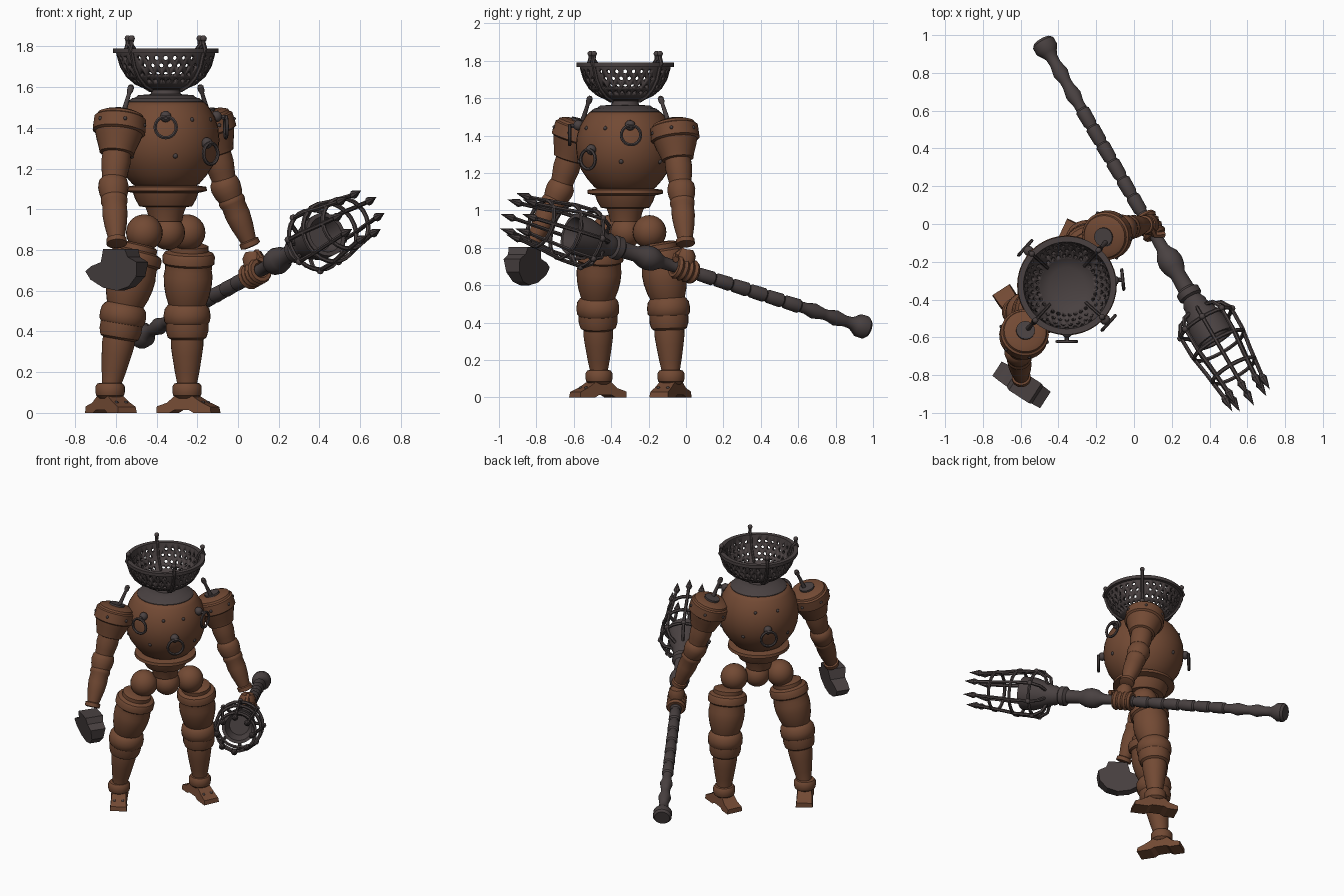
import bpy, bmesh
from math import sin, cos, radians, pi
from mathutils import Vector, Matrix

if "Cube" in bpy.data.objects:
    bpy.data.objects.remove(bpy.data.objects["Cube"])

CX, CY, FACE = -0.355, -0.325, -42


def material(name, rgb):
    m = bpy.data.materials.new(name)
    m.use_nodes = True
    m.diffuse_color = (*rgb, 1)
    m.node_tree.nodes["Principled BSDF"].inputs["Base Color"].default_value = (*rgb, 1)
    return m


BROWN = material("rusty brown", (0.17, 0.068, 0.034))
IRON = material("dark iron", (0.067, 0.053, 0.053))


def finish(name, bm, mat, angle=35):
    bmesh.ops.recalc_face_normals(bm, faces=bm.faces)
    me = bpy.data.meshes.new(name)
    bm.to_mesh(me)
    bm.free()
    return place(name, me, mat, angle)


def place(name, me, mat, angle=35):
    me.materials.clear()
    me.materials.append(mat)
    me.polygons.foreach_set("use_smooth", [True] * len(me.polygons))
    me.set_sharp_from_angle(angle=radians(angle))
    ob = bpy.data.objects.new(name, me)
    bpy.context.collection.objects.link(ob)
    return ob


def frame(a, b):
    a, b = Vector(a), Vector(b)
    return Matrix.Translation(a) @ (b - a).to_track_quat('Z', 'Y').to_matrix().to_4x4()


def lathe(name, prof, mat, m, seg=28):
    """Turn (radius, distance) pairs about the local z axis of frame m."""
    bm = bmesh.new()
    rings = []
    for r, d in prof:
        if r == 0:
            rings.append([bm.verts.new(m @ Vector((0, 0, d)))] * seg)
        else:
            rings.append([bm.verts.new(m @ Vector((r * cos(2 * pi * i / seg), r * sin(2 * pi * i / seg), d)))
                          for i in range(seg)])
    for p, q in zip(rings, rings[1:]):
        for i in range(seg):
            j = (i + 1) % seg
            bm.faces.new(dict.fromkeys((p[i], p[j], q[j], q[i])))
    for ring in (rings[0], rings[-1]):
        if ring[0] != ring[1]:
            bm.faces.new(ring)
    return finish(name, bm, mat)


def ball(name, pos, r, mat, seg=20):
    bm = bmesh.new()
    bmesh.ops.create_uvsphere(bm, u_segments=seg, v_segments=seg // 2, radius=r,
                              matrix=Matrix.Translation(pos))
    return finish(name, bm, mat, 60)


def tube(name, pts, r, mat, cyclic=False):
    cu = bpy.data.curves.new(name, 'CURVE')
    cu.dimensions = '3D'
    cu.bevel_depth, cu.bevel_resolution, cu.use_fill_caps = r, 1, True
    sp = cu.splines.new('POLY')
    sp.points.add(len(pts) - 1)
    for p, co in zip(sp.points, pts):
        p.co = (*co, 1)
    sp.use_cyclic_u = cyclic
    ob = bpy.data.objects.new(name, cu)
    bpy.context.collection.objects.link(ob)
    bpy.context.view_layer.update()
    me = bpy.data.meshes.new_from_object(ob.evaluated_get(bpy.context.evaluated_depsgraph_get()))
    bpy.data.objects.remove(ob)
    return place(name, me, mat, 50)


def hoop(name, m, r, thick, mat, d=0, seg=24):
    pts = [m @ Vector((r * cos(2 * pi * i / seg), r * sin(2 * pi * i / seg), d)) for i in range(seg)]
    return tube(name, pts, thick, mat, True)


def slab(name, pts, w0, w1, mat, m):
    """Extrude a local (x, z) outline along y; half width runs from w0 at the lowest z to w1 at the top."""
    bm = bmesh.new()
    lo, hi = min(z for x, z in pts), max(z for x, z in pts)
    sides = []
    for s in (-1, 1):
        sides.append([bm.verts.new(m @ Vector((x, s * (w0 + (w1 - w0) * (z - lo) / (hi - lo)), z))) for x, z in pts])
        bm.faces.new(sides[-1])
    for i in range(len(pts)):
        j = (i + 1) % len(pts)
        bm.faces.new((sides[0][i], sides[0][j], sides[1][j], sides[1][i]))
    return finish(name, bm, mat, 25)


def around(deg, r, z):
    a = radians(FACE + deg)
    return Vector((CX + r * cos(a), CY + r * sin(a), z))


BODY = Matrix.Translation((CX, CY, 0))

# Torso, waist and neck
lathe("torso", [(.14, 1.11), (.165, 1.125), (.2, 1.165), (.237, 1.22), (.257, 1.28), (.264, 1.34), (.258, 1.4),
                (.24, 1.455), (.21, 1.505), (.19, 1.525), (.14, 1.535)], BROWN, BODY, 40)
lathe("waist", [(.14, 1.12), (.165, 1.115), (.2, 1.11), (.203, 1.09), (.16, 1.08), (.15, 1.05), (.13, 1.015),
                (.1, 1.01), (.09, .985), (.08, .94)], BROWN, BODY, 32)
lathe("neck_collar", [(.185, 1.515), (.185, 1.53), (.165, 1.545), (.15, 1.548), (.135, 1.56), (.075, 1.565),
                      (.068, 1.585), (.1, 1.595)], IRON, BODY, 32)

# Pierced bowl head
bowl = lathe("bowl", [(0, 1.59), (.1, 1.59), (.15, 1.612), (.195, 1.65), (.225, 1.7), (.24, 1.75), (.243, 1.766),
                      (.26, 1.768), (.26, 1.79), (.23, 1.79), (.222, 1.75), (.207, 1.705), (.178, 1.664),
                      (.14, 1.632), (.095, 1.608), (0, 1.608)], IRON, BODY, 64)
bm = bmesh.new()
for row, (r, z, dip) in enumerate([(.23, 1.743, .05), (.217, 1.706, .1), (.197, 1.667, .35), (.165, 1.638, .8)]):
    for k in range(32):
        deg = (k + .5 * (row % 2)) * 11.25
        if abs((deg - FACE - 90) % 90 - 45) > 39:
            continue
        out = Vector((cos(radians(deg)), sin(radians(deg)), -dip))
        p = Vector((CX + r * cos(radians(deg)), CY + r * sin(radians(deg)), z))
        bmesh.ops.create_cone(bm, cap_ends=True, segments=8, radius1=.011, radius2=.011, depth=.07,
                              matrix=frame(p, p + out))
cutter = finish("hole_cutter", bm, IRON)
cutter.hide_render = True
mod = bowl.modifiers.new("holes", 'BOOLEAN')
mod.operation, mod.object, mod.solver = 'DIFFERENCE', cutter, 'EXACT'
bpy.context.view_layer.update()
baked = bpy.data.meshes.new_from_object(bowl.evaluated_get(bpy.context.evaluated_depsgraph_get()))
bowl.modifiers.clear()
bowl.data = baked
bpy.data.objects.remove(cutter)

# Bowl ribs with finials
for k in range(4):
    d = k * 90
    tube("bowl_rib", [around(d, r, z) for r, z in [(.1, 1.585), (.155, 1.61), (.2, 1.65), (.231, 1.7),
         (.25, 1.765), (.262, 1.785), (.25, 1.815), (.25, 1.835)]], .011, IRON)
    tube("bowl_inner_rib", [around(d, r, z) for r, z in [(.25, 1.81), (.225, 1.785), (.2, 1.7), (.135, 1.632)]],
         .008, IRON)
    ball("rib_finial", around(d, .25, 1.838), .016, IRON, 12)

# Hanging rings and rivets
for d, z in [(-48, 1.455), (48, 1.455), (0, 1.325), (180, 1.325)]:
    r = .25 if z > 1.4 else .272
    ball("ring_knob", around(d, r, z), .028, IRON, 14)
    tube("ring_stem", [around(d, r, z), around(d, .297, z - .005)], .012, IRON)
    c = around(d, .297, z - .052)
    hoop("hanging_ring", frame(c, c + around(d, 1, 0) - around(d, 0, 0)), .052, .009, IRON)
for d in (-37, 37, -90, 90, 143, -143):
    ball("rivet", around(d, .247, 1.262), .013, IRON, 10)
for d in (-16, 16, 162, -162):
    ball("rivet", around(d, .243, 1.44), .011, IRON, 10)

# Hips
for p, r in [((-.46, -.42, .885), .09), ((-.25, -.195, .885), .09), ((-.345, -.32, .885), .085)]:
    ball("hip_ball", p, r, BROWN, 24)

THIGH = [(.07, -.01), (.095, 0), (.095, .025), (.12, .035), (.128, .05), (.128, .085), (.115, .095), (.115, .12),
         (.12, .15), (.117, .2), (.107, .25), (.09, .3), (.08, .32)]
KNEE = [(.08, -.02), (.095, -.01), (.11, .01), (.115, .04), (.113, .07), (.104, .082), (.104, .12), (.095, .15),
        (.08, .16), (.08, .19), (.073, .24), (.06, .32), (.048, .38), (.048, .42)]
SOLE = [(-.14, 0), (-.14, .032), (-.085, .05), (-.05, .082), (.05, .082), (.1, .052), (.15, .03), (.155, 0),
        (.06, 0), (.035, .014), (-.045, .014), (-.07, 0)]
UPPER = [(0, 0), (.085, 0), (.112, .012), (.117, .025), (.128, .032), (.13, .08), (.13, .1), (.117, .108),
         (.108, .14), (.09, .19), (.085, .21), (.07, .215), (.072, .26), (.066, .3), (.06, .34)]
FORE = [(0, -.07), (.05, -.055), (.07, -.03), (.075, 0), (.07, .035), (.062, .06), (.066, .07), (.066, .085),
        (.06, .1), (.062, .15), (.055, .21), (.043, .27), (.04, .285), (.05, .29), (.05, .315), (.035, .32)]

# Legs: hip, knee, ankle, foot heading
for side, hip, knee, ankle, turn in [
        ("right", (-.488, -.458, .82), (-.558, -.472, .52), (-.628, -.465, .1), -57),
        ("left", (-.24, -.14, .82), (-.25, -.095, .52), (-.25, -.08, .1), -25)]:
    lathe(side + "_thigh", THIGH, BROWN, frame(hip, knee))
    lathe(side + "_shin", KNEE, BROWN, frame(knee, ankle))
    ank = Matrix.Translation((ankle[0], ankle[1], 0))
    lathe(side + "_ankle_ring", [(.05, .07), (.068, .085), (.072, .1), (.072, .13), (.062, .145), (.045, .147)],
          BROWN, ank)
    foot = ank @ Matrix.Rotation(radians(turn), 4, 'Z')
    slab(side + "_foot", SOLE, .056, .045, BROWN, foot)
    for y in (-.028, .028):
        ball("toe_rivet", foot @ Vector((.1, y, .05)), .01, IRON, 8)

# Arms, shoulder studs and leaning rods
for side, s, sh, elbow, wrist in [
        ("right", -1, (-.575, -.565, 1.475), (-.612, -.675, 1.11), (-.595, -.825, .82)),
        ("left", 1, (-.16, -.068, 1.475), (-.06, -.025, 1.11), (.075, .0, .79))]:
    upper = frame(sh, elbow)
    lathe(side + "_upper_arm", UPPER, BROWN, upper)
    lathe(side + "_forearm", FORE, BROWN, frame(elbow, wrist))
    lathe(side + "_shoulder_cap", [(.05, -.012), (.05, .01)], IRON, upper, 16)
    for k in range(6):
        ball("shoulder_stud", upper @ Vector((.128 * cos(k * pi / 3), .128 * sin(k * pi / 3), .065)), .01, IRON, 8)
    rod = frame(around(s * 90, .32, 1.45), around(s * 90, .25, 1.61))
    lathe(side + "_rod", [(.03, 0), (.03, .03), (.013, .035), (.01, .13), (.016, .145), (.016, .165), (.008, .175)],
          IRON, rod, 12)

# Cleaver in place of the right hand
blade = Matrix.Translation((-.595, -.85, .6)) @ Matrix.Rotation(radians(-33), 4, 'Z')
slab("cleaver", [(-.155, .095), (-.12, .12), (-.06, .14), (-.04, .205), (.085, .205), (.1, .165), (.15, .14),
                 (.14, .07), (.09, .02), (.02, 0), (-.06, .015), (-.13, .055)], .03, .062, IRON, blade)

# Staff with turned beads, collar and cup
STAFF = frame((-.47, .94, .38), (.6, -.9, .97))
prof = [(0, -.035), (.05, -.035), (.062, -.02), (.062, .02), (.045, .045), (.032, .07), (.03, .11), (.042, .17),
        (.03, .22), (.03, .25), (.042, .31), (.03, .36)]
for k in range(7):
    d = .4 + k * .11
    prof += [(.03, d), (.038, d + .01), (.036, d + .09), (.03, d + .1)]
prof += [(.034, 1.28), (.042, 1.3), (.06, 1.33), (.067, 1.37), (.06, 1.41), (.042, 1.45), (.045, 1.54), (.064, 1.555),
         (.064, 1.59), (.05, 1.6), (.065, 1.63), (.065, 1.65), (.085, 1.7), (.108, 1.78), (.11, 1.86), (.09, 1.86),
         (.065, 1.79), (0, 1.79)]
lathe("staff", prof, IRON, STAFF, 24)

# Spiked cage at the staff head
for k in range(8):
    turn = STAFF @ Matrix.Rotation(k * pi / 4, 4, 'Z')
    tube("cage_bar", [turn @ Vector((r, 0, d)) for r, d in [(.07, 1.68), (.125, 1.7), (.155, 1.75), (.153, 1.88),
         (.135, 2.0), (.115, 2.17)]], .011, IRON)
    lathe("cage_spike", [(.01, 2.15), (.022, 2.175), (0, 2.25)], IRON,
          turn @ Matrix.Translation((.115, 0, 0)), 8)
    ball("cage_knob", turn @ Vector((.158, 0, 1.76)), .018, IRON, 8)
for r, d in [(.152, 1.76), (.15, 1.9), (.128, 2.06)]:
    hoop("cage_hoop", STAFF, r, .011, IRON, d)

# Left hand: four fingers round the staff, palm and thumb
for k in range(4):
    hoop("finger", STAFF, .048, .018, BROWN, 1.09 + k * .033, 14)
grip = STAFF @ Vector((0, 0, 1.14))
lathe("palm", [(.04, 0), (.056, .03), (.05, .08)], BROWN, frame((.075, 0, .79), grip), 12)
tube("thumb", [(.09, -.01, .79), STAFF @ Vector((.0, .055, 1.21)), STAFF @ Vector((.045, .03, 1.23))], .018, BROWN)
